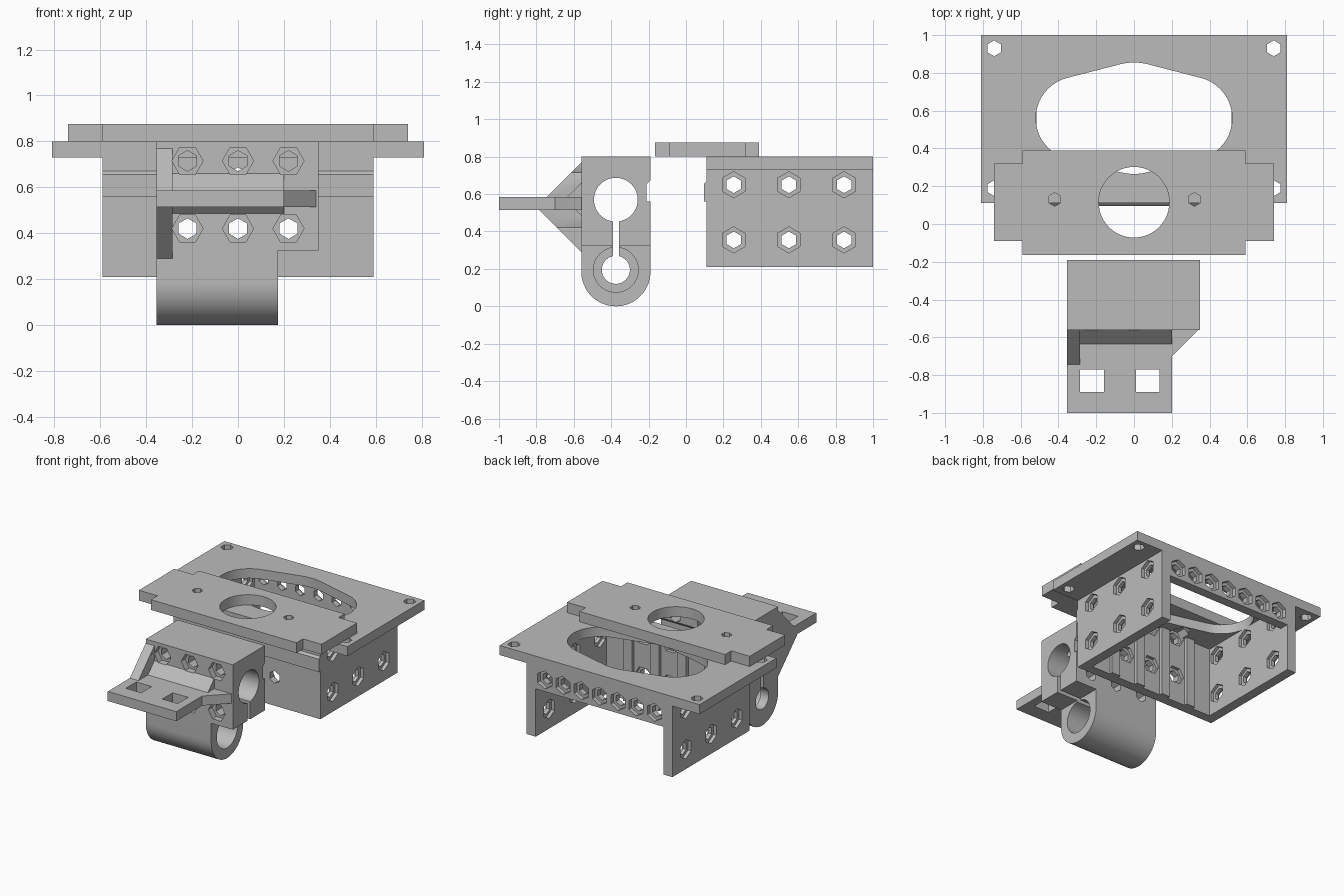
import bpy, bmesh
from math import sin, cos, pi, radians
from mathutils import Vector

if "Cube" in bpy.data.objects:
    bpy.data.objects.remove(bpy.data.objects["Cube"])

grey = bpy.data.materials.new("plain_grey")
grey.use_nodes = True
grey.diffuse_color = (0.5, 0.5, 0.5, 1)
grey.node_tree.nodes["Principled BSDF"].inputs["Base Color"].default_value = (0.5, 0.5, 0.5, 1)


def prism(name, axis, pts, lo, hi):
    """Extrude a 2D outline along an axis: X takes (y,z), Y takes (x,z), Z takes (x,y)."""
    place = {"X": lambda a, b, t: (t, a, b),
             "Y": lambda a, b, t: (a, t, b),
             "Z": lambda a, b, t: (a, b, t)}[axis]
    bm = bmesh.new()
    face = bm.faces.new([bm.verts.new(place(a, b, lo)) for a, b in pts])
    top = bmesh.ops.extrude_face_region(bm, geom=[face])["geom"]
    bmesh.ops.translate(bm, vec=Vector(place(0, 0, hi - lo)),
                        verts=[v for v in top if isinstance(v, bmesh.types.BMVert)])
    bmesh.ops.recalc_face_normals(bm, faces=bm.faces)
    mesh = bpy.data.meshes.new(name)
    bm.to_mesh(mesh)
    bm.free()
    mesh.materials.append(grey)
    obj = bpy.data.objects.new(name, mesh)
    bpy.context.collection.objects.link(obj)
    return obj


def box(name, x0, x1, y0, y1, z0, z1):
    return prism(name, "Z", [(x0, y0), (x1, y0), (x1, y1), (x0, y1)], z0, z1)


def arc(cx, cy, r, start, end, n):
    step = (end - start) / n
    return [(cx + r * cos(radians(start + i * step)), cy + r * sin(radians(start + i * step)))
            for i in range(n + 1)]


def circle(cx, cy, r, n=48, start=0):
    return arc(cx, cy, r, start, start + 360, n)[:-1]


def combine(target, tool, operation):
    """Apply one boolean and discard the tool."""
    mod = target.modifiers.new("bool", "BOOLEAN")
    mod.operation, mod.object, mod.solver = operation, tool, "EXACT"
    bpy.context.view_layer.objects.active = target
    bpy.ops.object.modifier_apply(modifier=mod.name)
    bpy.data.objects.remove(tool)


def add(target, *tools):
    for t in tools:
        combine(target, t, "UNION")


def cut(target, *tools):
    for t in tools:
        combine(target, t, "DIFFERENCE")


def hexagon(axis, a, b, r, lo, hi, start=30):
    return prism("cutter", axis, circle(a, b, r, 6, start), lo, hi)


BOLT_X, BOLT_Z = (-0.22, 0, 0.22), (0.42, 0.715)

# Carriage: open box with a flanged top, short back beam and ribbed front wall
carriage = box("carriage", -0.59, 0.59, 0.11, 1, 0.21, 0.8)
cut(carriage,
    box("cavity", -0.517, 0.517, 0.18, 0.93, 0.1, 0.73),
    box("back_opening", -0.517, 0.517, 0.9, 1.1, 0.1, 0.56))
add(carriage, box("top_flange", -0.81, 0.81, 0.11, 1, 0.73, 0.8))
for x in (-0.33, -0.11, 0.11, 0.33):
    add(carriage, box("rib", x - 0.035, x + 0.035, 0.16, 0.205, 0.21, 0.75))
add(carriage, prism("front_ridge", "X",
                    [(0.13, 0.56), (0.095, 0.56), (0.095, 0.655), (0.11, 0.67), (0.13, 0.67)],
                    -0.59, 0.59))

# Large rounded opening: outline around three circles in a row
opening = (arc(0.3, 0.56, 0.22, -75.5, 75.5, 20) + arc(0, 0.56, 0.295, 75.5, 104.5, 6)
           + arc(-0.3, 0.56, 0.22, 104.5, 255.5, 20) + arc(0, 0.56, 0.295, 255.5, 284.5, 6))
cut(carriage, prism("cutter", "Z", opening, 0.72, 0.9))

# Carriage bolt holes and nut recesses
for x in (-0.74, 0.74):
    for y in (0.19, 0.93):
        cut(carriage, hexagon("Z", x, y, 0.042, 0.6, 0.9))
for y in (0.255, 0.55, 0.845):
    for z in (0.355, 0.65):
        cut(carriage, hexagon("X", y, z, 0.045, -0.7, 0.7))
        for s in (-1, 1):
            for lo, hi in ((0.565, 0.7), (0.45, 0.54)):
                cut(carriage, hexagon("X", y, z, 0.07, min(s * lo, s * hi), max(s * lo, s * hi)))
for x in BOLT_X:
    for z in BOLT_Z:
        cut(carriage, hexagon("Y", x, z, 0.045, 0, 0.3),
            hexagon("Y", x, z, 0.068, 0.155, 0.25, 0))
for k in range(-3, 4):
    cut(carriage, hexagon("Y", k * 0.148, 0.645, 0.042, 0.85, 1.1),
        hexagon("Y", k * 0.148, 0.645, 0.066, 0.97, 1.1))

# Mounting plate with end tabs, central hole and two small holes
plate = box("mounting_plate", -0.59, 0.59, -0.165, 0.39, 0.8, 0.875)
add(plate, box("end_tabs", -0.74, 0.74, -0.09, 0.32, 0.8, 0.875))
cut(plate, prism("cutter", "Z", circle(0, 0.115, 0.187), 0.7, 1),
    hexagon("Z", -0.42, 0.13, 0.036, 0.7, 1),
    hexagon("Z", 0.32, 0.13, 0.036, 0.7, 1))

# Clamp block with rounded lower barrel
clamp = box("clamp_block", -0.355, 0.35, -0.56, -0.19, 0.325, 0.8)
barrel = arc(-0.375, 0.185, 0.185, 180, 360, 32) + [(-0.19, 0.4), (-0.56, 0.4)]
add(clamp, prism("barrel", "X", barrel, -0.355, 0.175))

# Belt bracket with stiffening ramps and a tall side gusset
add(clamp,
    prism("bracket", "Z", [(-0.355, -1), (0.2, -1), (0.2, -0.7), (0.35, -0.55),
                           (0.35, -0.53), (-0.355, -0.53)], 0.515, 0.585),
    prism("gusset", "X", [(-0.53, 0.77), (-0.56, 0.77), (-0.745, 0.585), (-0.785, 0.55),
                          (-0.785, 0.515), (-0.56, 0.29), (-0.53, 0.29)], -0.355, -0.285),
    prism("ramp", "X", [(-0.53, 0.66), (-0.56, 0.66), (-0.635, 0.585), (-0.635, 0.54),
                        (-0.59, 0.515), (-0.56, 0.485), (-0.53, 0.485)], -0.32, 0.2))
for x in (-0.2225, 0.0725):
    cut(clamp, box("cutter", x - 0.0625, x + 0.0625, -0.89, -0.77, 0.4, 0.7))

# Bores, pinch slot, back groove and bolt holes of the clamp
cut(clamp,
    prism("cutter", "X", circle(-0.375, 0.57, 0.117), -1, 1),
    prism("cutter", "X", circle(-0.375, 0.195, 0.075), -1, 1),
    prism("cutter", "X", circle(-0.375, 0.195, 0.12), -0.29, 0.5),
    box("cutter", -1, 1, -0.391, -0.359, 0.2, 0.57),
    prism("cutter", "X", [(-0.1, 0.56), (-0.21, 0.56), (-0.21, 0.655), (-0.19, 0.675),
                          (-0.1, 0.675)], -1, 1))
for x in BOLT_X:
    for z in BOLT_Z:
        cut(clamp, hexagon("Y", x, z, 0.045, -0.9, 0),
            hexagon("Y", x, z, 0.068, -0.9, -0.515, 0))

# Smooth the round surfaces, keep edges sharp
for obj in (carriage, plate, clamp):
    bpy.ops.object.select_all(action="DESELECT")
    obj.select_set(True)
    bpy.context.view_layer.objects.active = obj
    bpy.ops.object.shade_smooth_by_angle(angle=pi / 6)
